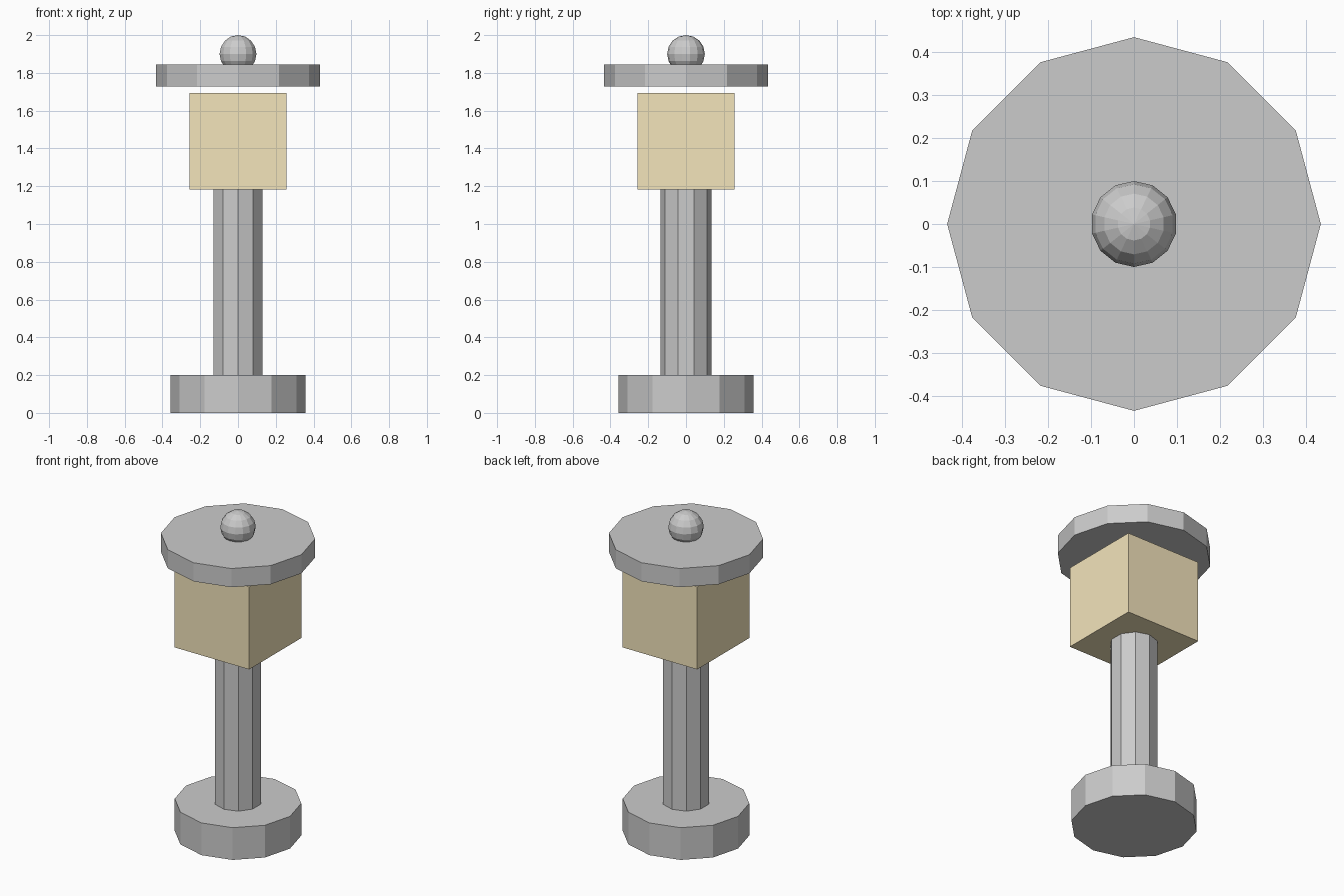
import bpy

if "Cube" in bpy.data.objects:
    bpy.data.objects.remove(bpy.data.objects["Cube"])


def disc(name, sides, radius, z0, z1):
    bpy.ops.mesh.primitive_cylinder_add(vertices=sides, radius=radius,
                                        depth=z1 - z0, location=(0, 0, (z0 + z1) / 2))
    bpy.context.object.name = name


# stone base, post and roof slab
disc("base", 12, 0.357, 0.0, 0.2)
disc("post", 10, 0.136, 0.2, 1.183)
disc("roof", 12, 0.435, 1.728, 1.844)

# lamp box, floating just under the roof
bpy.ops.mesh.primitive_cube_add(size=0.512, location=(0, 0, 1.438))
box = bpy.context.object
box.name = "lamp_box"
glow = bpy.data.materials.new("warm_light")
glow.diffuse_color = (0.9, 0.78, 0.5, 1)
glow.use_nodes = True
glow.node_tree.nodes["Principled BSDF"].inputs["Base Color"].default_value = glow.diffuse_color
box.data.materials.append(glow)

# finial ball sunk into the roof
bpy.ops.mesh.primitive_uv_sphere_add(segments=14, ring_count=8, radius=0.1,
                                     location=(0, 0, 1.9))
bpy.context.object.name = "finial"
